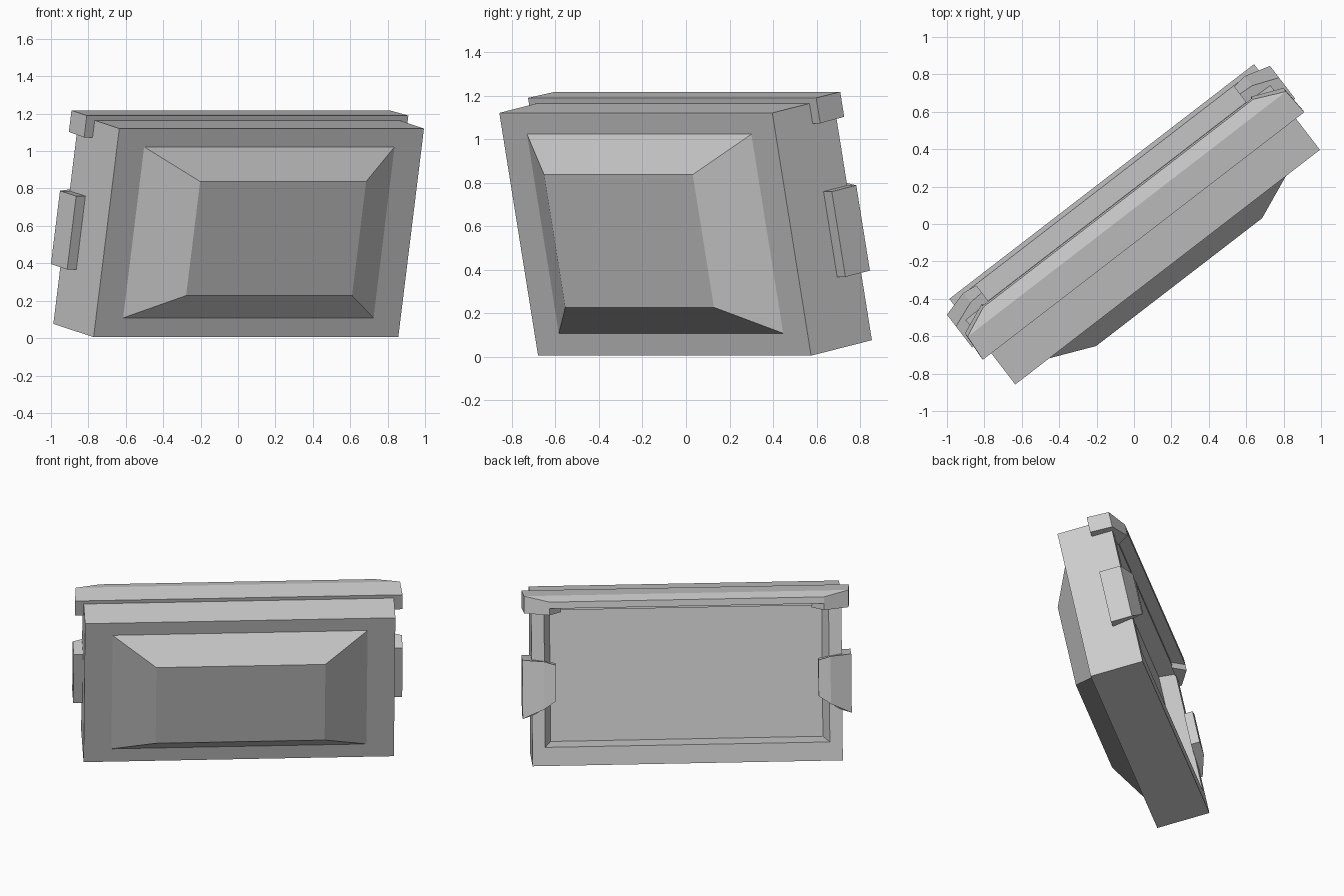
import bpy, bmesh
from math import radians
from mathutils import Matrix

if "Cube" in bpy.data.objects:
    bpy.data.objects.remove(bpy.data.objects["Cube"])

# Parts are laid out in the panel's own axes (length, depth, height), then tilted and turned
FRAME = (Matrix.Translation((0.0425, -0.0525, 0.005))
         @ Matrix.Rotation(radians(37.6), 4, 'Z')
         @ Matrix.Rotation(radians(11.4), 4, 'X'))


def loft(name, rings, fold=None):
    """Skin a stack of equal-length rings and cap both ends."""
    bm = bmesh.new()
    rows = [[bm.verts.new(p) for p in ring] for ring in rings]
    n = len(rows[0])
    for lo, hi in zip(rows, rows[1:]):
        for i in range(n):
            j = (i + 1) % n
            bm.faces.new((lo[i], lo[j], hi[j], hi[i]))
    bm.faces.new(rows[0])
    bm.faces.new(rows[-1])
    if fold:
        bmesh.ops.connect_verts(bm, verts=[rows[-1][i] for i in fold])
    bmesh.ops.recalc_face_normals(bm, faces=bm.faces)
    mesh = bpy.data.meshes.new(name)
    bm.to_mesh(mesh)
    bm.free()
    ob = bpy.data.objects.new(name, mesh)
    bpy.context.collection.objects.link(ob)
    ob.matrix_world = FRAME
    return ob


def rect(half, depth, low, high):
    return [(-half, depth, low), (half, depth, low), (half, depth, high), (-half, depth, high)]


def mirror(ob):
    ob.modifiers.new("mirror", 'MIRROR').use_axis[0] = True


# Body: raised front panel, outer box, recessed back
loft("body", [
    rect(0.56, -0.155, 0.258, 0.88),
    rect(0.845, 0.0, 0.105, 1.038),
    rect(1.028, 0.0, 0.0, 1.138),
    rect(1.028, 0.36, 0.0, 1.138),
    rect(0.943, 0.36, 0.127, 1.06),
    rect(0.902, 0.25, 0.14, 1.05),
])

# Lid: slab with chamfered back corners and a sloping back edge
plan = [(-1.085, 0.22), (1.085, 0.22), (1.075, 0.37), (0.91, 0.44), (-0.91, 0.44), (-1.075, 0.37)]
tops = [1.164, 1.164, 1.162, 1.135, 1.135, 1.162]
loft("lid", [[(a, b, 1.09) for a, b in plan],
             [(a, b, c) for (a, b), c in zip(plan, tops)]], fold=(2, 5))

# Lid skirts hanging over the ends
skirt = [(1.02, 0.22), (1.085, 0.22), (1.075, 0.37), (0.91, 0.44), (0.83, 0.355), (1.02, 0.355)]
mirror(loft("lid_skirt", [[(a, b, c) for a, b in skirt] for c in (1.045, 1.09)]))

# Side clips wrapping from the ends onto the back, tapering to the tip
clip = [(1.02, 0.22, 0.325, 0.725), (1.09, 0.22, 0.325, 0.725), (1.09, 0.365, 0.325, 0.725),
        (0.95, 0.42, 0.40, 0.725), (0.87, 0.42, 0.455, 0.70), (0.87, 0.36, 0.455, 0.70),
        (1.02, 0.355, 0.345, 0.725)]
mirror(loft("side_clip", [[(a, b, lo) for a, b, lo, hi in clip],
                          [(a, b, hi) for a, b, lo, hi in clip]]))
